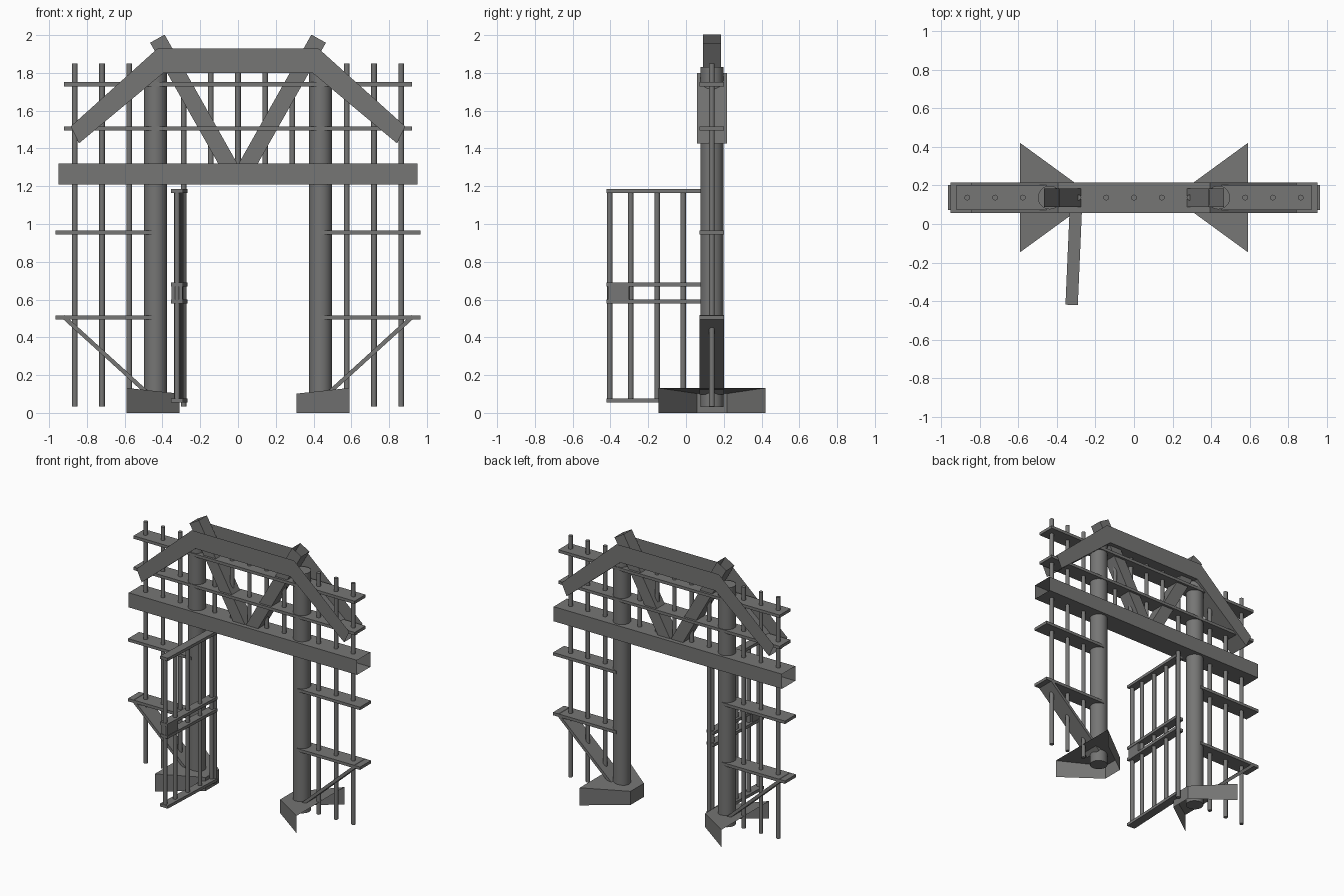
import bpy, bmesh, math
from mathutils import Matrix, Vector

if "Cube" in bpy.data.objects:
    bpy.data.objects.remove(bpy.data.objects["Cube"])

YC = 0.137          # y of the gate plane
HW = 0.079          # half depth of the large beams

iron = bpy.data.materials.new("dark_grey_iron")
iron.diffuse_color = (0.18, 0.18, 0.177, 1)
iron.use_nodes = True
iron.node_tree.nodes["Principled BSDF"].inputs["Base Color"].default_value = iron.diffuse_color


def add(name, bm, smooth=False, fix=True):
    if fix:
        bmesh.ops.recalc_face_normals(bm, faces=bm.faces[:])
    me = bpy.data.meshes.new(name)
    bm.to_mesh(me)
    bm.free()
    me.materials.append(iron)
    ob = bpy.data.objects.new(name, me)
    bpy.context.collection.objects.link(ob)
    if smooth:
        bpy.context.view_layer.objects.active = ob
        ob.select_set(True)
        bpy.ops.object.shade_smooth_by_angle(angle=math.radians(40))
        ob.select_set(False)
    return ob


def rod(name, x, y, z0, z1, r, sides=12, caps=True, matrix=Matrix()):
    bm = bmesh.new()
    bmesh.ops.create_cone(bm, cap_ends=caps, segments=sides, radius1=r, radius2=r, depth=z1 - z0,
                          matrix=matrix @ Matrix.Translation((x, y, (z0 + z1) / 2)))
    return add(name, bm, True)


def box(name, x0, x1, y0, y1, z0, z1, matrix=Matrix()):
    bm = bmesh.new()
    m = Matrix.Translation(((x0 + x1) / 2, (y0 + y1) / 2, (z0 + z1) / 2))
    bmesh.ops.create_cube(bm, size=1, matrix=matrix @ m @ Matrix.Diagonal((x1 - x0, y1 - y0, z1 - z0, 1)))
    return add(name, bm)


def plank(name, a, b, thick, half, open_ends=False):
    """Straight beam in the gate plane from (x,z) a to b, optionally an open tube."""
    a, b = Vector(a), Vector(b)
    d = (b - a).normalized()
    n = Vector((-d.y, d.x)) * thick / 2
    bm = bmesh.new()
    rings = []
    for p in (a, b):
        rings.append([bm.verts.new((q.x, YC + s * half, q.y))
                      for q, s in ((p - n, -1), (p + n, -1), (p + n, 1), (p - n, 1))])
    for i in range(4):
        j = (i + 1) % 4
        bm.faces.new((rings[0][i], rings[0][j], rings[1][j], rings[1][i]))
    if not open_ends:
        for r in rings:
            bm.faces.new(r)
    return add(name, bm)


# Main lintel: hollow beam with open ends
plank("main_lintel", (-0.95, 1.265), (0.95, 1.265), 0.11, HW, True)

# Roof channel: floor and two side walls, open on top
low = [(-0.842, 1.427), (-0.395, 1.80), (0.395, 1.80), (0.842, 1.427)]
high = [(-0.885, 1.517), (-0.425, 1.93), (0.425, 1.93), (0.885, 1.517)]
bm = bmesh.new()
sections = [[bm.verts.new((x, YC + s * HW, z)) for (x, z), s in ((h, -1), (l, -1), (l, 1), (h, 1))]
            for l, h in zip(low, high)]
for s0, s1 in zip(sections, sections[1:]):
    for i in range(3):
        bm.faces.new((s0[i], s0[i + 1], s1[i + 1], s1[i]))
add("roof_channel", bm, fix=False)

# Long rails through the upper lattice
for z in (1.505, 1.74):
    box("upper_rail", -0.92, 0.92, YC - 0.065, YC + 0.065, z - 0.011, z + 0.011)

for s, side in ((-1, "left"), (1, "right")):
    # Round posts
    rod(side + "_post", s * 0.437, YC, 0.03, 1.83, 0.061, 32)
    # Diagonal braces
    plank(side + "_brace", (s * 0.427, 1.981), (s * 0.012, 1.245), 0.088, 0.048, True)
    # Side shelves and slanted struts
    for z in (0.505, 0.955):
        xs = sorted((s * 0.44, s * 0.965))
        box(side + "_rail", *xs, YC - 0.065, YC + 0.065, z - 0.011, z + 0.011)
    plank(side + "_strut", (s * 0.925, 0.51), (s * 0.48, 0.105), 0.022, 0.065)
    # Feet: sloped top and three walls, open outside and below
    bm = bmesh.new()
    plan = [(0.59, -0.283, 0.132), (0.31, -HW, 0.102), (0.31, HW, 0.102), (0.59, 0.283, 0.132)]
    bot = [bm.verts.new((s * x, YC + y, 0)) for x, y, z in plan]
    top = [bm.verts.new((s * x, YC + y, z)) for x, y, z in plan]
    for i in range(3):
        bm.faces.new((bot[i], bot[i + 1], top[i + 1], top[i]))
    bm.faces.new(top)
    add(side + "_foot", bm)
    # Long outer bars
    for k in (4, 5, 6):
        rod(side + "_bar", s * 0.144 * k, YC, 0.035, 1.85, 0.015)

# Short bars above the lintel
for k in range(-2, 3):
    rod("upper_bar", 0.144 * k, YC, 1.25, 1.83, 0.015)
rod("hinge_post", -0.288, YC, 0.035, 1.25, 0.015)

# Open gate leaf, modelled along -y from its hinge and swung slightly
swing = Matrix.Translation((-0.299, YC, 0)) @ Matrix.Rotation(math.radians(-2.5), 4, 'Z')
for z in (0.065, 0.59, 0.68, 1.175):
    box("gate_rail", -0.032, 0.032, -0.557, 0, z - 0.011, z + 0.011, swing)
for y in (-0.541, -0.43, -0.29, -0.152, -0.02):
    rod("gate_bar", 0, y, 0.06, 1.18, 0.015, matrix=swing)
box("lock_plate", -0.028, 0.028, -0.55, -0.437, 0.585, 0.685, swing)
